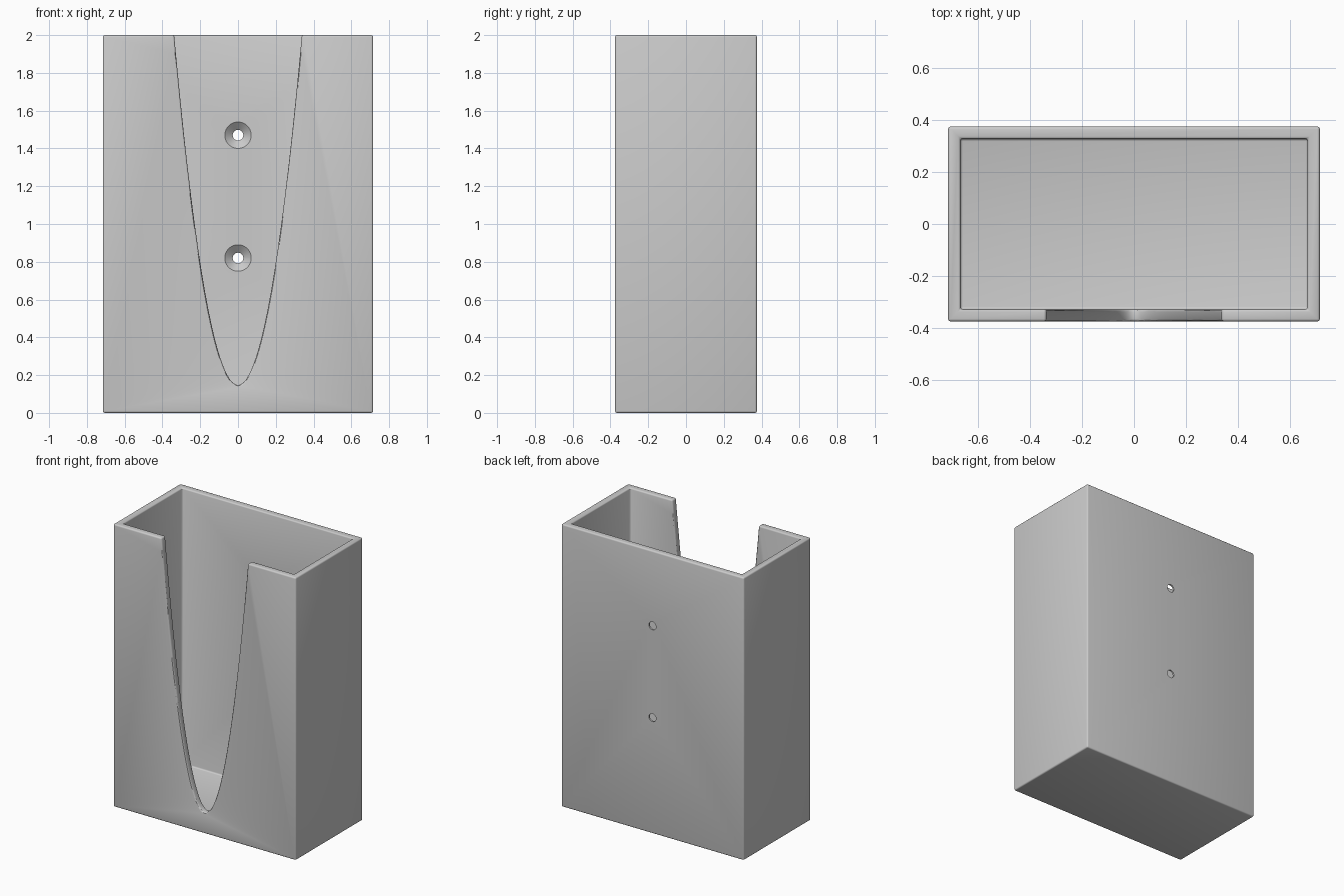
import bpy, bmesh, math
from mathutils import Vector

cube = bpy.data.objects.get("Cube")
if cube:
    bpy.data.objects.remove(cube, do_unlink=True)

W, D, H, WALL = 1.43, 0.75, 2.0, 0.047   # outer size and wall thickness
NOTCH_Z, NOTCH_X = 0.148, 0.338          # notch bottom, half width at the rim

gray = bpy.data.materials.new("plain_gray")
gray.use_nodes = True
gray.diffuse_color = (0.6, 0.6, 0.6, 1)
gray.node_tree.nodes["Principled BSDF"].inputs["Base Color"].default_value = (0.6, 0.6, 0.6, 1)


def make_object(name, bm):
    bmesh.ops.recalc_face_normals(bm, faces=bm.faces)
    mesh = bpy.data.meshes.new(name)
    bm.to_mesh(mesh)
    bm.free()
    mesh.materials.append(gray)
    obj = bpy.data.objects.new(name, mesh)
    bpy.context.collection.objects.link(obj)
    return obj


def box(name, x, y, z0, z1):
    bm = bmesh.new()
    bmesh.ops.create_cube(bm, size=1)
    bmesh.ops.scale(bm, vec=(x, y, z1 - z0), verts=bm.verts)
    bmesh.ops.translate(bm, vec=(0, 0, (z0 + z1) / 2), verts=bm.verts)
    return make_object(name, bm)


def notch_cutter():
    # Parabola outline, pushed through the front wall
    bm = bmesh.new()
    k = (H - NOTCH_Z) / NOTCH_X ** 2
    n, reach = 24, NOTCH_X * 1.1
    pts = []
    for i in range(-n, n + 1):
        x = math.copysign(reach * abs(i / n) ** 1.4, i)
        pts.append((x, -D, NOTCH_Z + k * x * x))
    face = bm.faces.new([bm.verts.new(p) for p in pts])
    new = bmesh.ops.extrude_face_region(bm, geom=[face])["geom"]
    bmesh.ops.translate(bm, vec=(0, D, 0),
                        verts=[v for v in new if isinstance(v, bmesh.types.BMVert)])
    return make_object("notch_cutter", bm)


def screw_cutter(name, z):
    # Countersunk profile spun round the y axis
    inner = D / 2 - WALL
    profile = [(0, inner - 0.02), (0.07, inner - 0.02), (0.07, inner),
               (0.028, inner + 0.036), (0.028, D), (0, D)]
    bm = bmesh.new()
    verts = [bm.verts.new((r, y, z)) for r, y in profile]
    edges = [bm.edges.new(pair) for pair in zip(verts, verts[1:])]
    bmesh.ops.spin(bm, geom=verts + edges, cent=Vector((0, 0, z)), axis=(0, 1, 0),
                   angle=math.tau, steps=40)
    bmesh.ops.remove_doubles(bm, verts=bm.verts, dist=0.0001)
    return make_object(name, bm)


def cut(obj, cutter):
    mod = obj.modifiers.new(cutter.name, 'BOOLEAN')
    mod.operation = 'DIFFERENCE'
    mod.solver = 'EXACT'
    mod.object = cutter
    cutter.hide_render = True
    cutter.hide_set(True)


# Open box with a notched front
holder = box("holder_box", W, D, 0, H)
cut(holder, box("cavity_cutter", W - 2 * WALL, D - 2 * WALL, WALL, H + 0.2))
cut(holder, notch_cutter())

# Soft rounding on every edge
bevel = holder.modifiers.new("soft_edges", 'BEVEL')
bevel.width = 0.01
bevel.segments = 3
bevel.limit_method = 'ANGLE'
bevel.angle_limit = math.radians(35)
bevel.use_clamp_overlap = False

# Screw holes through the back wall
for name, z in (("lower_screw_cutter", 0.82), ("upper_screw_cutter", 1.47)):
    cut(holder, screw_cutter(name, z))

# Apply the modifiers, then drop the cutters
bpy.context.view_layer.update()
graph = bpy.context.evaluated_depsgraph_get()
holder.data = bpy.data.meshes.new_from_object(holder.evaluated_get(graph))
holder.modifiers.clear()
for obj in list(bpy.data.objects):
    if obj.name.endswith("_cutter"):
        bpy.data.objects.remove(obj, do_unlink=True)

bpy.ops.object.select_all(action='DESELECT')
holder.select_set(True)
bpy.context.view_layer.objects.active = holder
bpy.ops.object.shade_smooth_by_angle(angle=math.radians(30))
